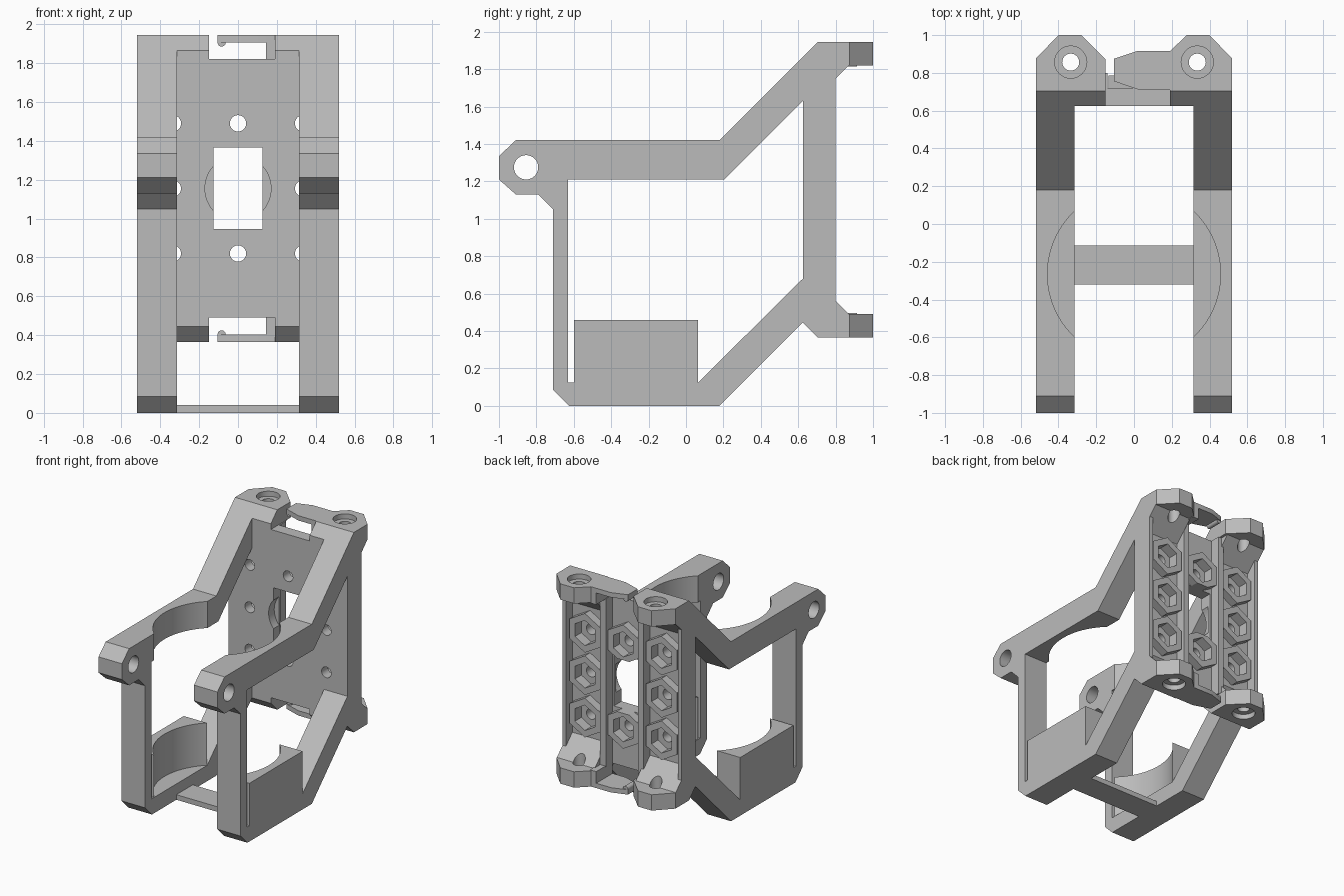
import bpy, bmesh, math

if "Cube" in bpy.data.objects:
    bpy.data.objects.remove(bpy.data.objects["Cube"])

grey = bpy.data.materials.new("plain grey")
grey.diffuse_color = (0.5, 0.5, 0.5, 1)
grey.use_nodes = True
grey.node_tree.nodes["Principled BSDF"].inputs["Base Color"].default_value = grey.diffuse_color
AX = {"x": lambda a, b, t: (t, a, b), "y": lambda a, b, t: (a, t, b), "z": lambda a, b, t: (a, b, t)}


def prism(name, pts, axis, lo, hi):
    """Extrude a closed 2D outline along one axis."""
    bm = bmesh.new()
    f = AX[axis]
    low = [bm.verts.new(f(a, b, lo)) for a, b in pts]
    top = [bm.verts.new(f(a, b, hi)) for a, b in pts]
    bm.faces.new(low)
    bm.faces.new(top)
    n = len(pts)
    for i in range(n):
        j = (i + 1) % n
        bm.faces.new((low[i], low[j], top[j], top[i]))
    bmesh.ops.recalc_face_normals(bm, faces=bm.faces)
    me = bpy.data.meshes.new(name)
    bm.to_mesh(me)
    bm.free()
    me.materials.append(grey)
    ob = bpy.data.objects.new(name, me)
    bpy.context.collection.objects.link(ob)
    return ob


def disc(cx, cy, r, n=48, turn=0.0):
    return [(cx + r * math.cos(turn + 2 * math.pi * i / n),
             cy + r * math.sin(turn + 2 * math.pi * i / n)) for i in range(n)]


def rect(x0, x1, y0, y1):
    return [(x0, y0), (x1, y0), (x1, y1), (x0, y1)]


def combine(ob, op, pts, axis, lo, hi):
    """Apply a boolean with a temporary prism."""
    tool = prism("helper", pts, axis, lo, hi)
    tool.hide_render = True
    m = ob.modifiers.new("bool", "BOOLEAN")
    m.operation, m.solver, m.object = op, "EXACT", tool
    bpy.context.view_layer.objects.active = ob
    bpy.ops.object.modifier_apply(modifier=m.name)
    bpy.data.objects.remove(tool)


def add(ob, *a):
    combine(ob, "UNION", *a)


def cut(ob, *a):
    combine(ob, "DIFFERENCE", *a)


def finish(ob):
    bpy.ops.object.select_all(action="DESELECT")
    ob.select_set(True)
    bpy.context.view_layer.objects.active = ob
    bpy.ops.object.shade_smooth_by_angle(angle=math.radians(25))


# Side frames: one outline each, bored for the pivot and the round body
frame = [(.625, 1.865), (.18, 1.42), (-.91, 1.42), (-1, 1.335), (-1, 1.21), (-.91, 1.13),
         (-.79, 1.13), (-.71, 1.05), (-.71, .085), (-.625, 0), (.18, 0), (.625, .445),
         (.625, .68), (.065, .125), (.065, .46), (-.6, .46), (-.6, .125), (-.63, .125),
         (-.63, 1.21), (.205, 1.21), (.625, 1.63)]
for side, s in (("left", -1), ("right", 1)):
    lo, hi = sorted((s * .315, s * .52))
    arm = prism(side + "_frame", frame, "x", lo, hi)
    cut(arm, disc(-.855, 1.275, .065), "x", lo - .1, hi + .1)
    cut(arm, disc(0, -.265, .458, 96), "z", .125, 1.7)
    finish(arm)

# Bottom crossbar
prism("crossbar", rect(-.315, .315, -.32, -.115), "z", 0, .04)

# Back plate with three rear channels
plate = prism("back_plate", [(.625, .445), (.705, .365), (.80, .365), (.80, 1.945),
                             (.705, 1.945), (.625, 1.865)], "x", -.52, .52)
for x0, x1 in ((-.49, -.19), (-.14, .14), (.19, .49)):
    cut(plate, rect(x0, x1, .47, 1.84), "y", .72, 1)

# Hexagonal nut holders
spots = [(x, z) for x in (-.335, 0, .335) for z in (.82, 1.155, 1.49) if (x, z) != (0, 1.155)]
for x, z in spots:
    add(plate, disc(x, z, .155, 6, math.pi / 2), "y", .70, .785)

right_ear = [(.19, .75), (.52, .75), (.52, .875), (.40, 1), (.28, 1), (.19, .915)]
left_ear = [(-.15, .75), (-.52, .75), (-.52, .875), (-.40, 1), (-.28, 1), (-.15, .87)]
tongue = [(.20, .71), (.20, .915), (.015, .915), (-.105, .875), (-.105, .755), (.03, .71)]

for flip in (False, True):
    def zz(a, b):
        return (2.31 - b, 2.31 - a) if flip else (a, b)

    def fz(pts):
        return [(y, 2.31 - z if flip else z) for y, z in pts]

    # Mounting ears on sloping wedges
    for ear in (left_ear, right_ear):
        add(plate, ear, "z", *zz(1.82, 1.945))
    wedge = fz([(.69, 1.64), (.87, 1.82), (.87, 1.86), (.69, 1.86)])
    add(plate, wedge, "x", -.52, -.17)
    add(plate, wedge, "x", .19, .52)
    # Slot, then the clip tongue with its hook
    z0, z1 = zz(1.82, 2.0)
    cut(plate, rect(-.15, .19, z0, z1), "y", .5, 1.1)
    add(plate, tongue, "z", *zz(1.907, 1.945))
    add(plate, rect(.145, .20, .71, .915), "z", *zz(1.815, 1.945))
    add(plate, disc(-.084, 2.31 - 1.906 if flip else 1.906, .021, 20), "y", .757, .875)
    # Countersunk screw holes
    for x in (-.335, .335):
        cut(plate, disc(x, .857, .045, 32), "z", *zz(1.72, 2.0))
        cut(plate, disc(x, .857, .085), "z", *zz(1.905, 2.0))

# Nut pockets and through holes
for x, z in spots:
    cut(plate, disc(x, z, .10, 6, math.pi / 2), "y", .705, 1)
    cut(plate, disc(x, z, .042, 32), "y", .5, 1)

# Centre window and round front recess
cut(plate, rect(-.127, .127, .945, 1.365), "y", .5, 1)
cut(plate, disc(0, 1.155, .17, 64), "y", .5, .695)
finish(plate)
